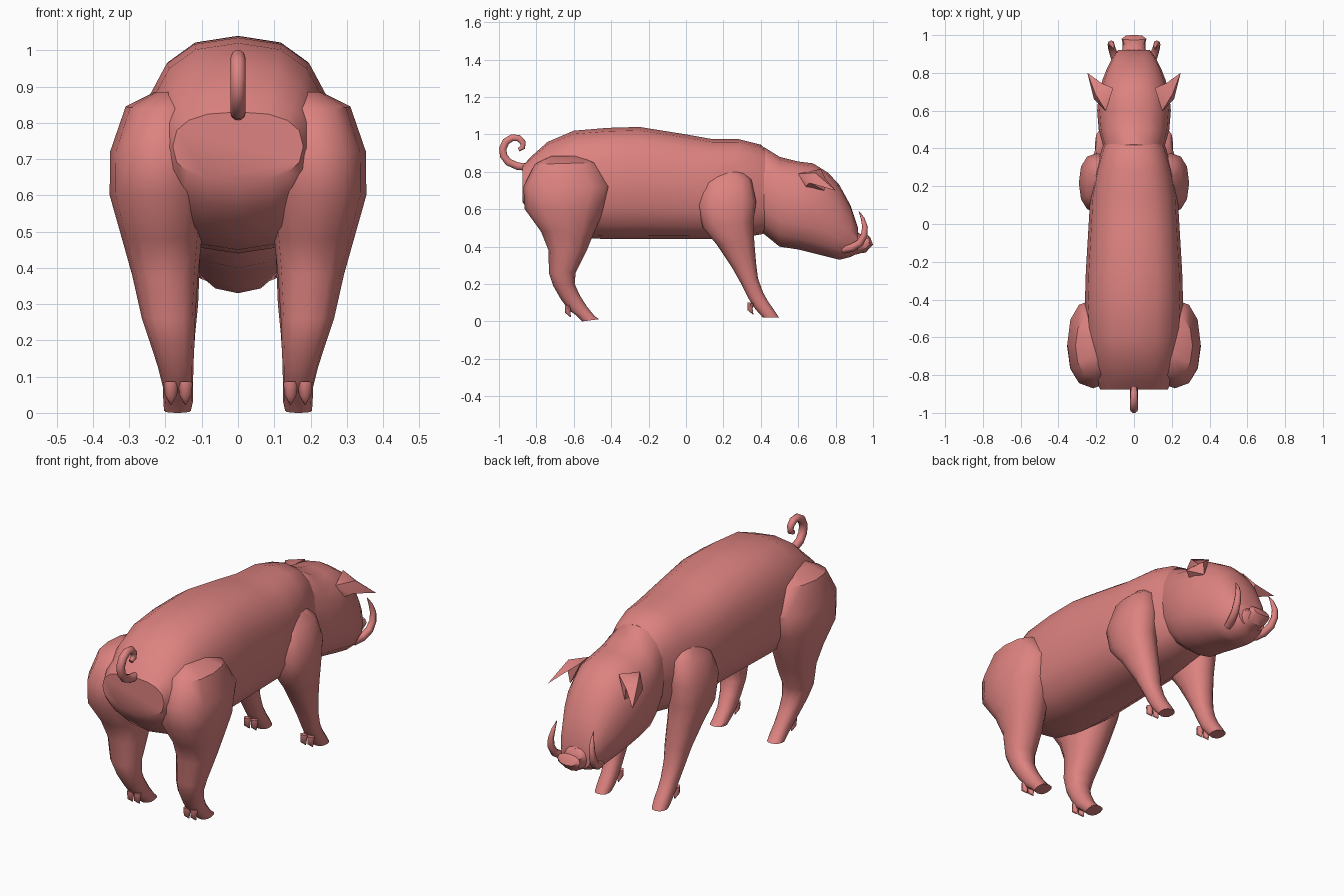
import bpy, bmesh, math
from mathutils import Vector

skin = bpy.data.materials.new("pig pink")
skin.diffuse_color = (0.72, 0.225, 0.215, 1)


def finish(name, bm, angle=40):
    bmesh.ops.recalc_face_normals(bm, faces=bm.faces)
    me = bpy.data.meshes.new(name)
    bm.to_mesh(me)
    bm.free()
    me.materials.append(skin)
    me.shade_smooth()
    me.set_sharp_from_angle(angle=math.radians(angle))
    ob = bpy.data.objects.new(name, me)
    bpy.context.collection.objects.link(ob)
    return ob


def skin_rings(bm, rings):
    n = len(rings[0])
    vs = [[bm.verts.new(p) for p in r] for r in rings]
    for a, b in zip(vs, vs[1:]):
        for i in range(n):
            bm.faces.new((a[i], a[(i + 1) % n], b[(i + 1) % n], b[i]))
    bm.faces.new(vs[0])
    bm.faces.new(vs[-1])


def loft(name, sections, n=16, power=2.3, side=1, angle=40):
    """Section = (ya, za, yb, zb, x0, x1): a rounded outline spanning a-b and x0-x1."""
    bm = bmesh.new()
    rings = []
    for ya, za, yb, zb, x0, x1 in sections:
        ring = []
        for i in range(n):
            t = 2 * math.pi * (i + 0.0) / n
            c, s = math.cos(t), math.sin(t)
            u = math.copysign(abs(c) ** (2 / power), c)
            v = math.copysign(abs(s) ** (2 / power), s)
            ring.append((side * ((x0 + x1) / 2 + u * (x1 - x0) / 2),
                         (ya + yb) / 2 + v * (yb - ya) / 2,
                         (za + zb) / 2 + v * (zb - za) / 2))
        rings.append(ring)
    skin_rings(bm, rings)
    return finish(name, bm, angle)


def tube(name, pts, radii, n=8, side=1):
    """Tapered tube through points."""
    bm = bmesh.new()
    pts = [Vector((p[0] * side, p[1], p[2])) for p in pts]
    rings = []
    for i, (p, r) in enumerate(zip(pts, radii)):
        d = (pts[min(i + 1, len(pts) - 1)] - pts[max(i - 1, 0)]).normalized()
        a = Vector((1, 0, 0))
        a = (a - d * a.dot(d)).normalized()
        b = d.cross(a)
        rings.append([p + r * (a * math.cos(2 * math.pi * k / n) + b * math.sin(2 * math.pi * k / n))
                      for k in range(n)])
    skin_rings(bm, rings)
    return finish(name, bm, 60)


def upright(rows):
    """(y, top, bottom, half width) to loft sections."""
    return [(y, b, y, t, -w, w) for y, t, b, w in rows]


# torso
loft("body", upright([
    (-0.875, 0.83, 0.64, 0.18), (-0.83, 0.88, 0.57, 0.20), (-0.74, 0.96, 0.49, 0.23),
    (-0.6, 1.02, 0.45, 0.25), (-0.42, 1.035, 0.44, 0.26), (-0.25, 1.04, 0.44, 0.255),
    (0.0, 1.0, 0.44, 0.24), (0.14, 0.975, 0.44, 0.232), (0.28, 0.975, 0.445, 0.205),
    (0.4, 0.945, 0.465, 0.17), (0.5, 0.85, 0.5, 0.13)]), power=2.5)

# head and snout
loft("head", upright([
    (0.33, 0.9, 0.52, 0.14), (0.42, 0.93, 0.465, 0.165), (0.5, 0.88, 0.4, 0.187),
    (0.6, 0.855, 0.385, 0.195), (0.68, 0.845, 0.365, 0.188), (0.76, 0.795, 0.345, 0.168),
    (0.82, 0.73, 0.33, 0.145), (0.88, 0.62, 0.345, 0.115), (0.92, 0.5, 0.365, 0.085)]))
loft("snout", [
    (0.88, 0.35, 0.88, 0.53, -0.08, 0.08), (0.935, 0.365, 0.925, 0.47, -0.06, 0.06),
    (0.96, 0.368, 0.955, 0.462, -0.06, 0.06), (0.985, 0.395, 0.975, 0.46, -0.066, 0.066),
    (1.0, 0.41, 0.985, 0.45, -0.05, 0.05)], n=12, power=2.3, angle=35)

# curled tail
tail = [(-0.84, 0.825), (-0.9, 0.83), (-0.95, 0.852), (-0.975, 0.885), (-0.98, 0.925),
        (-0.962, 0.962), (-0.93, 0.982), (-0.895, 0.98), (-0.872, 0.957),
        (-0.873, 0.93), (-0.895, 0.918)]
tube("tail", [(0, y, z) for y, z in tail], [0.021] * 6 + [0.02, 0.019, 0.017, 0.015, 0.011], 10)

for side, label in ((1, "right"), (-1, "left")):
    # hind leg with haunch
    loft(label + "_hind_leg", [
        (-0.72, 0.885, -0.56, 0.885, 0.14, 0.23), (-0.81, 0.84, -0.48, 0.85, 0.10, 0.31),
        (-0.87, 0.72, -0.40, 0.72, 0.08, 0.353), (-0.862, 0.60, -0.435, 0.60, 0.08, 0.354),
        (-0.775, 0.48, -0.49, 0.48, 0.10, 0.32), (-0.735, 0.38, -0.53, 0.38, 0.11, 0.292),
        (-0.733, 0.26, -0.59, 0.26, 0.118, 0.265), (-0.71, 0.19, -0.595, 0.20, 0.12, 0.243),
        (-0.67, 0.12, -0.568, 0.14, 0.123, 0.222), (-0.625, 0.06, -0.53, 0.08, 0.124, 0.207),
        (-0.59, 0.035, -0.49, 0.03, 0.124, 0.206), (-0.555, 0.0, -0.465, 0.012, 0.13, 0.204)],
        n=12, side=side)
    # front leg with shoulder
    loft(label + "_front_leg", [
        (0.16, 0.81, 0.30, 0.81, 0.10, 0.19), (0.09, 0.74, 0.35, 0.76, 0.10, 0.255),
        (0.06, 0.62, 0.375, 0.64, 0.10, 0.292), (0.09, 0.50, 0.36, 0.53, 0.10, 0.287),
        (0.165, 0.41, 0.365, 0.43, 0.105, 0.262), (0.245, 0.29, 0.375, 0.31, 0.11, 0.235),
        (0.29, 0.21, 0.385, 0.23, 0.118, 0.222), (0.33, 0.13, 0.412, 0.155, 0.123, 0.21),
        (0.36, 0.08, 0.44, 0.105, 0.124, 0.206), (0.385, 0.05, 0.475, 0.055, 0.124, 0.206),
        (0.412, 0.02, 0.497, 0.022, 0.13, 0.203)],
        n=12, side=side)
    # dewclaws
    for part, y, z in (("hind", -0.63, 0.085), ("front", 0.345, 0.1)):
        for k, x in enumerate((0.145, 0.185)):
            tube(f"{label}_{part}_dewclaw_{k}",
                 [(x, y, z), (x, y - 0.003, z - 0.035), (x, y + 0.014, z - 0.062)],
                 [0.02, 0.017, 0.002], 6, side)
    # tusk
    tusk = [(0.085, 0.84, 0.385), (0.105, 0.89, 0.395), (0.117, 0.93, 0.42),
            (0.122, 0.952, 0.46), (0.12, 0.957, 0.505), (0.113, 0.945, 0.55), (0.108, 0.925, 0.588)]
    tube(label + "_tusk", tusk, [0.022, 0.021, 0.02, 0.018, 0.015, 0.01, 0.002], 8, side)
    # folded ear: a bent three-sided leaf
    bm = bmesh.new()
    pts = [(0.11, 0.72, 0.815), (0.15, 0.60, 0.79), (0.175, 0.64, 0.72), (0.16, 0.74, 0.70),
           (0.205, 0.69, 0.795), (0.212, 0.66, 0.74), (0.17, 0.745, 0.765), (0.247, 0.80, 0.70)]
    v = [bm.verts.new((x * side, y, z)) for x, y, z in pts]
    for f in ((0, 1, 4), (1, 2, 5), (1, 5, 4), (4, 5, 7), (2, 3, 5), (3, 6, 5),
              (5, 6, 7), (4, 7, 6), (0, 4, 6), (0, 6, 3), (0, 3, 2), (0, 2, 1)):
        bm.faces.new([v[i] for i in f])
    finish(label + "_ear", bm, 50)
